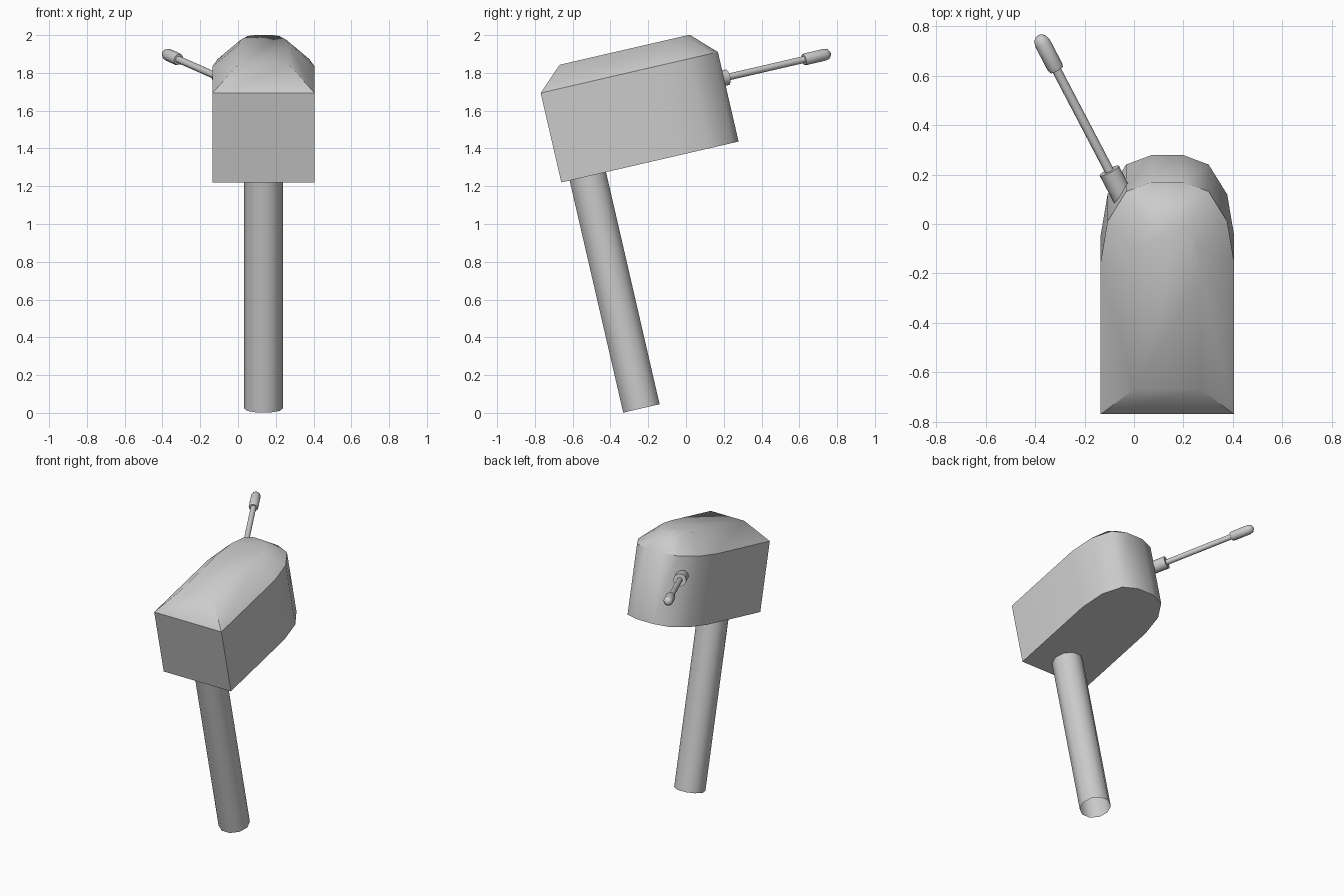
import bpy, bmesh, math
from mathutils import Matrix, Vector

if "Cube" in bpy.data.objects:
    bpy.data.objects.remove(bpy.data.objects["Cube"])

# Shared leaning frame: local y runs along the box floor, local z up the post
LEAN = Matrix.Translation((0.135, -0.66, 1.22)) @ Matrix.Rotation(math.radians(13), 4, 'X')


def finish(name, bm, place):
    bmesh.ops.transform(bm, matrix=place, verts=bm.verts)
    bmesh.ops.recalc_face_normals(bm, faces=bm.faces)
    mesh = bpy.data.meshes.new(name)
    bm.to_mesh(mesh)
    bm.free()
    ob = bpy.data.objects.new(name, mesh)
    bpy.context.collection.objects.link(ob)
    bpy.ops.object.select_all(action='DESELECT')
    bpy.context.view_layer.objects.active = ob
    ob.select_set(True)
    bpy.ops.object.shade_smooth_by_angle(angle=math.radians(45.5))
    return ob


def skin(bm, rings):
    loops = [[bm.verts.new(p) for p in ring] for ring in rings]
    n = len(loops[0])
    for a, b in zip(loops, loops[1:]):
        for i in range(n):
            j = (i + 1) % n
            bm.faces.new((a[i], a[j], b[j], b[i]))
    return loops


def turned(name, profile, place, caps=True, sides=10):
    """Round part along +z from (radius, height) pairs."""
    bm = bmesh.new()
    step = math.tau / sides
    loops = skin(bm, [[(r * math.cos(i * step), r * math.sin(i * step), h)
                       for i in range(sides)] for r, h in profile])
    if caps:
        bm.faces.new(loops[0])
        bm.faces.new(loops[-1])
    return finish(name, bm, place)


# Box with rounded back and hipped lid, from one mirrored plan outline
half = [(0.27, 0), (0.27, 0.63), (0.242, 0.80), (0.167, 0.924), (0.065, 0.963)]
plan = half + [(-x, y) for x, y in reversed(half)]
bm = bmesh.new()
loops = skin(bm, [[(x, y, 0) for x, y in plan],
                  [(x, y, 0.486) for x, y in plan],
                  [(x * 0.5, 0.131 + y * 0.734, 0.609) for x, y in plan]])
bm.faces.new(loops[0])
bm.faces.new(loops[-1])
finish("box", bm, LEAN)

# Open-ended post
turned("post", [(0.104, -1.261), (0.104, 0)],
       LEAN @ Matrix.Translation((0, 0.144, 0)), caps=False)

# Lever on the back left: socket, rod and grip share one axis
axis = Vector((-0.454, 0.891, 0)).normalized()
lever = LEAN @ Matrix.Translation((-0.235, 0.978, 0.345)) @ axis.to_track_quat('Z', 'Y').to_matrix().to_4x4()
turned("lever_socket", [(0.044, -0.14), (0.044, 0)], lever)
turned("lever_rod", [(0.019, -0.02), (0.019, 0.49)], lever)
turned("lever_grip", [(0.029, 0.47), (0.033, 0.485), (0.033, 0.595),
                      (0.026, 0.618), (0.012, 0.629)], lever)
